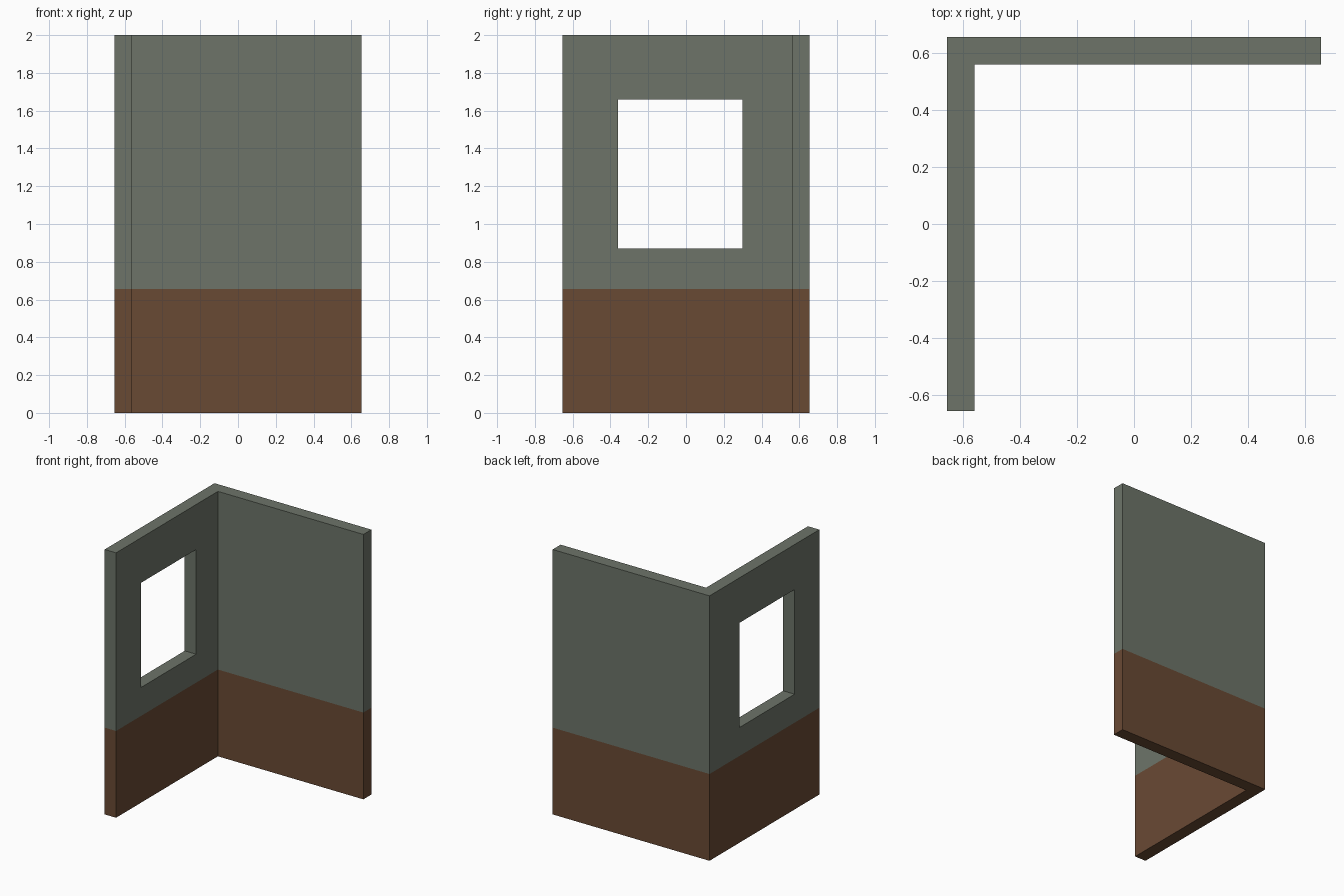
import bpy, bmesh

if "Cube" in bpy.data.objects:
    bpy.data.objects.remove(bpy.data.objects["Cube"])

H = 0.655      # half width of the corner
I = 0.56       # inner wall face
TOP = 2.0
SPLIT = 0.655  # height where the wainscot meets the paint


def material(name, rgb):
    m = bpy.data.materials.new(name)
    m.diffuse_color = (*rgb, 1)
    m.use_nodes = True
    m.node_tree.nodes["Principled BSDF"].inputs["Base Color"].default_value = m.diffuse_color
    return m


paint = material("grey green paint", (0.153, 0.175, 0.141))
brown = material("brown wainscot", (0.141, 0.068, 0.034))

# L-shaped wall corner: plan profile extruded upward
bm = bmesh.new()
plan = [(-H, -H), (-I, -H), (-I, I), (H, I), (H, H), (-H, H)]
base = bm.faces.new([bm.verts.new((x, y, 0)) for x, y in plan])
up = bmesh.ops.extrude_face_region(bm, geom=[base], use_keep_orig=True)
bmesh.ops.translate(bm, vec=(0, 0, TOP),
                    verts=[v for v in up["geom"] if isinstance(v, bmesh.types.BMVert)])

# Cut a colour line around the walls and paint the lower part brown
bmesh.ops.bisect_plane(bm, geom=bm.verts[:] + bm.edges[:] + bm.faces[:],
                       plane_co=(0, 0, SPLIT), plane_no=(0, 0, 1))
bmesh.ops.recalc_face_normals(bm, faces=bm.faces[:])
for f in bm.faces:
    f.material_index = int(f.calc_center_median().z < SPLIT)
mesh = bpy.data.meshes.new("corner_wall")
bm.to_mesh(mesh)
bm.free()
mesh.materials.append(paint)
mesh.materials.append(brown)
wall = bpy.data.objects.new("corner_wall", mesh)
bpy.context.collection.objects.link(wall)

# Window opening through the left wall
y0, y1, z0, z1 = -0.36, 0.30, 0.87, 1.66
bpy.ops.mesh.primitive_cube_add(size=1, location=(-(H + I) / 2, (y0 + y1) / 2, (z0 + z1) / 2))
cutter = bpy.context.object
cutter.name = "window_cutter"
cutter.scale = (0.3, y1 - y0, z1 - z0)
cutter.hide_render = True
cutter.data.materials.append(paint)

cut = wall.modifiers.new("window", "BOOLEAN")
cut.operation = "DIFFERENCE"
cut.solver = "EXACT"
cut.object = cutter
bpy.context.view_layer.objects.active = wall
bpy.ops.object.modifier_apply(modifier=cut.name)
bpy.data.objects.remove(cutter)
